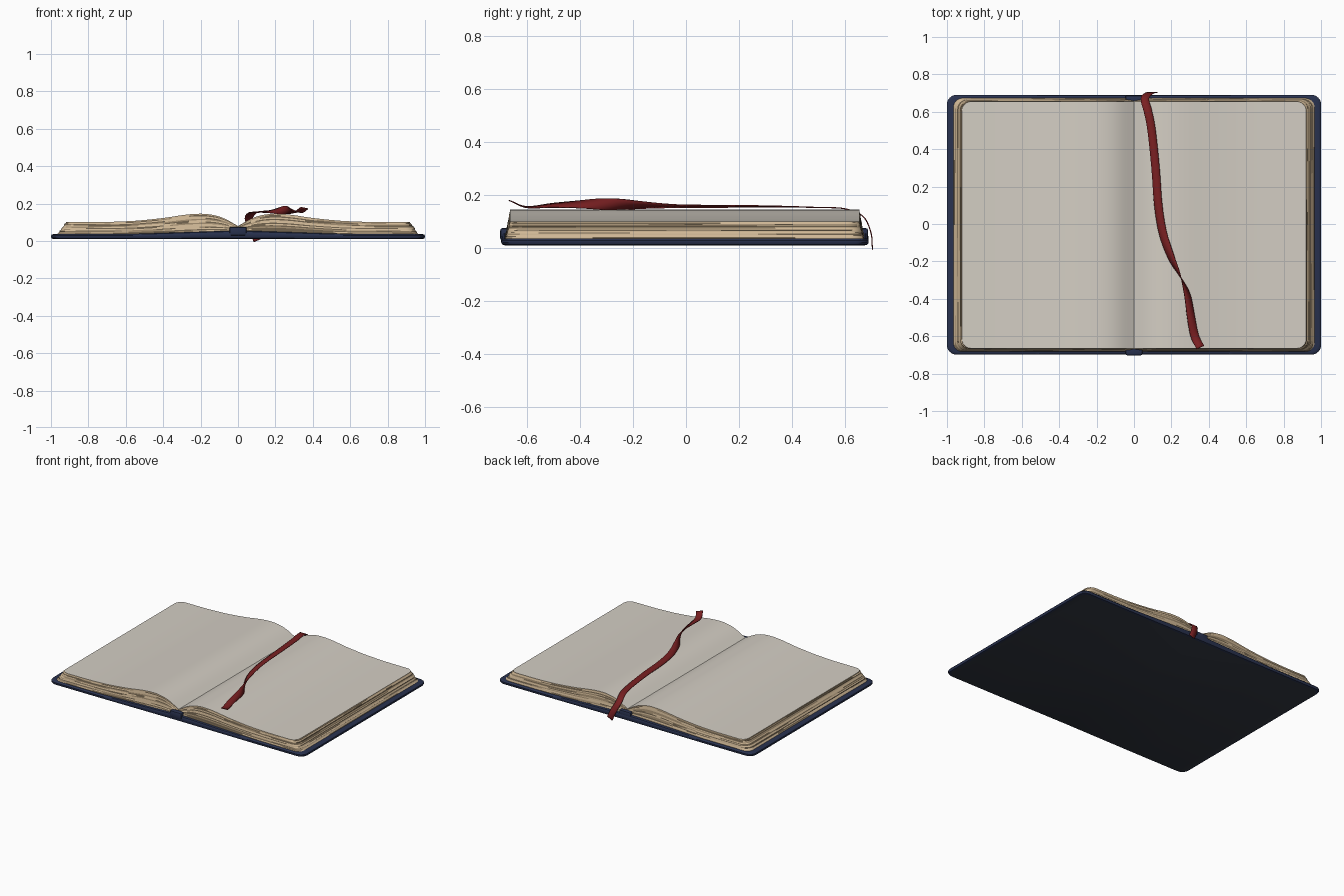
import bpy
import bmesh
import math
import random
from mathutils import Vector, Quaternion

random.seed(4)
default_cube = bpy.data.objects.get("Cube")
if default_cube:
    bpy.data.objects.remove(default_cube)


def make_material(name, srgb):
    linear = [(c / 255 / 12.92) if c < 11 else ((c / 255 + 0.055) / 1.055) ** 2.4 for c in srgb]
    material = bpy.data.materials.new(name)
    material.use_nodes = True
    material.diffuse_color = (*linear, 1)
    material.node_tree.nodes["Principled BSDF"].inputs["Base Color"].default_value = (*linear, 1)
    return material


PAPER = make_material("pale paper", (212, 206, 196))
EDGE_TAN = make_material("tan page edge", (208, 184, 150))
EDGE_MID = make_material("brown page edge", (156, 136, 108))
EDGE_DARK = make_material("dark page edge", (108, 94, 74))
NAVY = make_material("navy cover", (40, 49, 78))
UNDERSIDE = make_material("slate cover underside", (50, 55, 65))
RED = make_material("dark red ribbon", (122, 32, 34))

COLUMNS, ARC_STEPS, EDGE_STEPS = 28, 6, 18


def finish(name, bm, materials, angle=35):
    bmesh.ops.recalc_face_normals(bm, faces=bm.faces)
    mesh = bpy.data.meshes.new(name)
    bm.to_mesh(mesh)
    bm.free()
    obj = bpy.data.objects.new(name, mesh)
    bpy.context.collection.objects.link(obj)
    for material in materials:
        mesh.materials.append(material)
    bpy.ops.object.select_all(action="DESELECT")
    obj.select_set(True)
    bpy.context.view_layer.objects.active = obj
    bpy.ops.object.shade_smooth_by_angle(angle=math.radians(angle))
    return obj


def half_outline(outer, front, back, radius):
    """Outline of one half of the open book, rounded at the two outer corners."""
    straight = [(outer - radius) * (i / COLUMNS) ** 1.3 for i in range(COLUMNS)]
    arc = [math.pi / 2 * i / ARC_STEPS for i in range(ARC_STEPS + 1)]
    corner = [(outer - radius + radius * math.sin(a), radius * (1 - math.cos(a))) for a in arc]
    points = [(x, front) for x in straight] + [(x, front + d) for x, d in corner]
    low, high = front + radius, back - radius
    points += [(outer, low + (high - low) * i / EDGE_STEPS) for i in range(1, EDGE_STEPS)]
    points += [(x, back - d) for x, d in reversed(corner)]
    return points + [(x, back) for x in reversed(straight)]


def loft(bm, rings):
    """Skin stacked rings; return the wall faces by layer, the bottom and the top."""
    loops = [[bm.verts.new(p) for p in ring] for ring in rings]
    count = len(loops[0])
    walls = []
    for low, high in zip(loops, loops[1:]):
        walls.append([bm.faces.new((low[i], low[(i + 1) % count], high[(i + 1) % count], high[i]))
                      for i in range(count)])
    caps = []
    for loop in (loops[0], loops[-1]):
        strips = [bm.faces.new((loop[i], loop[i + 1], loop[-i - 2], loop[-i - 1]))
                  for i in range(COLUMNS)]
        strips.append(bm.faces.new(loop[COLUMNS:count - COLUMNS]))
        caps.append(strips)
    return walls, caps[0], caps[1]


# Arched profile of an open page, from the gutter outwards
ARCH = [(0, .08), (.03, .097), (.08, .126), (.14, .142), (.2, .147), (.28, .141),
        (.4, .122), (.55, .107), (.7, .101), (1, .1)]


def arch_at(x):
    x = max(x, 0)
    for (xa, za), (xb, zb) in zip(ARCH, ARCH[1:]):
        if x <= xb:
            return za + (zb - za) * (x - xa) / (xb - xa)
    return ARCH[-1][1]


def page_top(x):
    spread = min(x, 0.03)
    return sum(arch_at(x + spread * k / 2) for k in range(-2, 3)) / 5


def cover_top(x):
    return 0.036 + 0.02 * max(0, 1 - x / 0.6)


# Page blocks: layered walls with irregular streaks, stepping in towards the top
def build_pages(name, side):
    layers = 14
    rings = []
    for i in range(layers + 1):
        t = i / layers
        jitter = random.uniform(-0.004, 0.004) if 0 < i < layers else 0
        outer = 0.966 - 0.046 * t + jitter
        inset = 0.018 * t + abs(jitter) / 2
        ring = half_outline(outer, -0.683 + inset, 0.673 - inset, 0.05)
        rings.append([(side * x, y, cover_top(x) + (page_top(x) - cover_top(x)) * t)
                      for x, y in ring])
    bm = bmesh.new()
    walls, bottom, top = loft(bm, rings)
    for level, wall in enumerate(walls):
        shade = random.choice((1, 1, 2, 3))
        for face in wall:
            if random.random() < 0.16:
                shade = random.choice((1, 1, 1, 2, 3) if level % 3 else (1, 2, 3))
            face.material_index = 1 if level == layers - 1 else shade
    finish(name, bm, (PAPER, EDGE_TAN, EDGE_MID, EDGE_DARK))


# Cover boards: rounded slabs, thickening towards the spine
def build_board(name, side):
    rings = []
    for inset, height in ((0.014, 0), (0.004, 0.12), (0, 0.4), (0, 0.7), (0.004, 0.9), (0.012, 1)):
        ring = half_outline(1 - inset, -0.698 + inset, 0.69 - inset, 0.05)
        rings.append([(side * x, y, 0.01 + (cover_top(x) - 0.01) * height) for x, y in ring])
    bm = bmesh.new()
    walls, bottom, top = loft(bm, rings)
    for face in bottom:
        face.material_index = 1
    finish(name, bm, (NAVY, UNDERSIDE))


for label, sign in (("left", 1), ("right", -1)):
    build_pages(label + "_pages", sign)
    build_board(label + "_cover_board", sign)


def bevelled_box(name, low, high, bevel, material):
    bm = bmesh.new()
    bmesh.ops.create_cube(bm, size=1)
    for vert in bm.verts:
        vert.co = [a + (b - a) * (c + 0.5) for a, b, c in zip(low, high, vert.co)]
    bmesh.ops.bevel(bm, geom=bm.edges[:], offset=bevel, segments=2, affect="EDGES", profile=0.5)
    finish(name, bm, (material,))


# Rolled spine ends
bevelled_box("front_spine_end", (-.046, -.702, .028), (.046, -.66, .075), .009, NAVY)
bevelled_box("back_spine_end", (-.046, .645, .028), (.046, .688, .075), .009, NAVY)

# Ribbon bookmark: centre line with a twist angle in degrees at each point
RIBBON = [(.105, .704, .002, 0), (.08, .698, .06, 0), (.058, .668, .12, 0),
          (.075, .6, .148, 0), (.094, .5, .153, 0), (.115, .3, .157, 5),
          (.13, .1, .157, 10), (.155, -.05, .158, 15), (.2, -.18, .162, 40),
          (.248, -.28, .165, 85), (.285, -.38, .165, 135), (.305, -.5, .161, 160),
          (.325, -.6, .154, 175), (.355, -.66, .176, 180)]


def build_ribbon(half_width, steps):
    keys = [Vector(k) for k in RIBBON]
    keys = [keys[0] * 2 - keys[1]] + keys + [keys[-1] * 2 - keys[-2]]
    path = []
    for a, b, c, d in zip(keys, keys[1:], keys[2:], keys[3:]):
        for i in range(steps):
            t = i / steps
            path.append((b * 2 + (c - a) * t + (a * 2 - b * 5 + c * 4 - d) * t ** 2
                         + (b * 3 - a - c * 3 + d) * t ** 3) / 2)
    path.append(keys[-2])
    bm = bmesh.new()
    rows = []
    for i, point in enumerate(path):
        ahead, behind = path[min(i + 1, len(path) - 1)], path[max(i - 1, 0)]
        tangent = (ahead - behind).to_3d().normalized()
        across = Vector((1, 0, 0))
        across = (across - tangent * across.dot(tangent)).normalized()
        across.rotate(Quaternion(tangent, math.radians(point.w)))
        centre = point.to_3d()
        rows.append([bm.verts.new(centre + across * half_width * k) for k in (-1, 0, 1)])
    for row, following in zip(rows, rows[1:]):
        for k in range(2):
            bm.faces.new((row[k], row[k + 1], following[k + 1], following[k]))
    ribbon = finish("ribbon_bookmark", bm, (RED,), 50)
    solidify = ribbon.modifiers.new("thickness", "SOLIDIFY")
    solidify.thickness = 0.004
    solidify.offset = 0


build_ribbon(0.022, 5)
